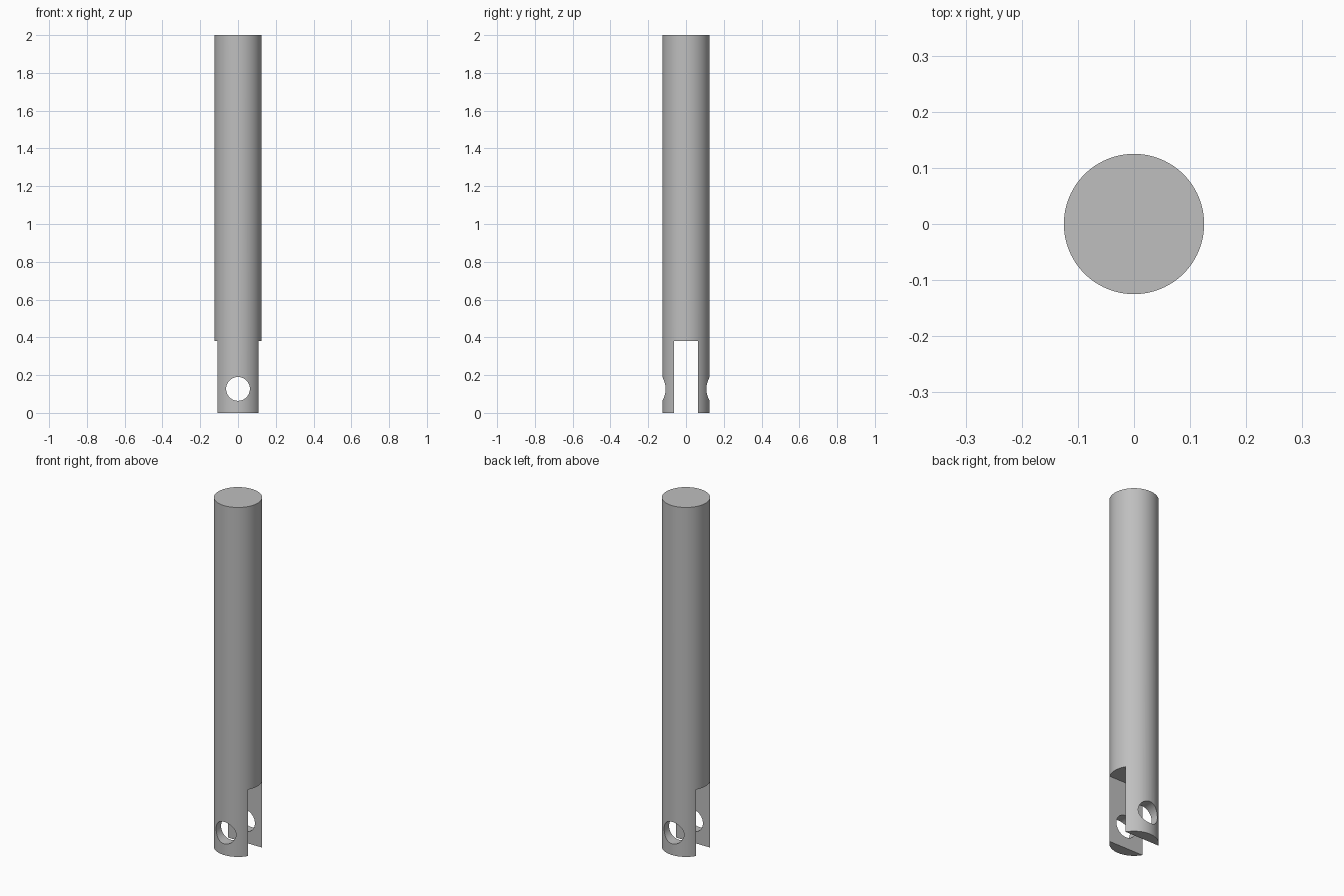
import bpy
import math

RADIUS = 0.125
LENGTH = 2.0
SLOT_WIDTH = 0.126
SLOT_HEIGHT = 0.38
HOLE_RADIUS = 0.063
HOLE_HEIGHT = 0.127

if "Cube" in bpy.data.objects:
    bpy.data.objects.remove(bpy.data.objects["Cube"], do_unlink=True)

steel = bpy.data.materials.new("plain grey steel")
steel.use_nodes = True
grey = (0.52, 0.52, 0.52, 1)
steel.diffuse_color = grey
steel.node_tree.nodes["Principled BSDF"].inputs["Base Color"].default_value = grey


def cut(target, cutter):
    """Subtract the cutter from the target, then discard it."""
    cutter.hide_render = True
    mod = target.modifiers.new("cut", "BOOLEAN")
    mod.operation = "DIFFERENCE"
    mod.solver = "EXACT"
    mod.object = cutter
    bpy.context.view_layer.objects.active = target
    bpy.ops.object.modifier_apply(modifier=mod.name)
    bpy.data.objects.remove(cutter, do_unlink=True)


# Round rod
bpy.ops.mesh.primitive_cylinder_add(
    vertices=96, radius=RADIUS, depth=LENGTH, location=(0, 0, LENGTH / 2))
rod = bpy.context.object
rod.name = "forked_rod"
rod.data.materials.append(steel)

# Slot that splits the lower end into a front and a back prong
bpy.ops.mesh.primitive_cube_add(size=1, location=(0, 0, 0))
slot = bpy.context.object
slot.name = "slot_cutter"
slot.scale = (4 * RADIUS, SLOT_WIDTH, 2 * SLOT_HEIGHT)
slot.data.materials.append(steel)
cut(rod, slot)

# Pin hole through both prongs
bpy.ops.mesh.primitive_cylinder_add(
    vertices=64, radius=HOLE_RADIUS, depth=4 * RADIUS,
    location=(0, 0, HOLE_HEIGHT), rotation=(math.pi / 2, 0, 0))
hole = bpy.context.object
hole.name = "pin_hole_cutter"
hole.data.materials.append(steel)
cut(rod, hole)

# Smooth round walls with crisp edges
bpy.ops.object.select_all(action="DESELECT")
rod.select_set(True)
bpy.context.view_layer.objects.active = rod
bpy.ops.object.shade_smooth_by_angle(angle=math.radians(30))
